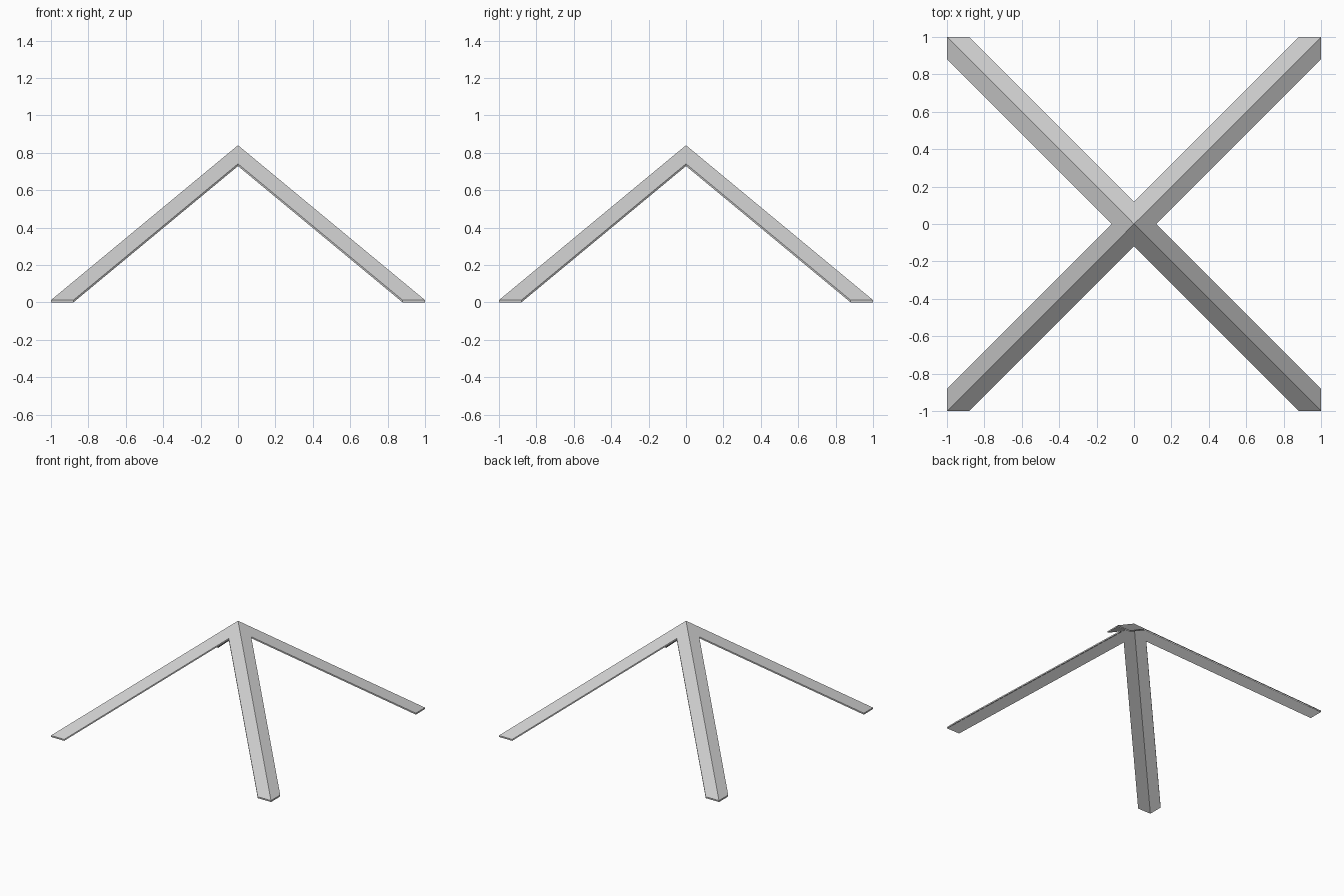
import bpy, bmesh
from math import radians
from mathutils import Matrix, Vector

if "Cube" in bpy.data.objects:
    bpy.data.objects.remove(bpy.data.objects["Cube"])

TOP, EAVE, WIDTH, THICK = 0.84, 0.012, 0.12, 0.012

def on_slope(x, y):
    """Point on the front pyramid slope at plan position x, y."""
    return Vector((x, y, TOP + (TOP - EAVE) * y))

bm = bmesh.new()
# Folded hip strips: two mirrored bands per slope, repeated on four sides
for side in range(4):
    turn = Matrix.Rotation(radians(90 * side), 4, 'Z')
    for s in (-1, 1):
        band = [(0, 0), (s, -1), (s * (1 - WIDTH), -1), (0, -WIDTH)]
        bm.faces.new([bm.verts.new(turn @ on_slope(*p)) for p in band])
bmesh.ops.remove_doubles(bm, verts=bm.verts[:], dist=1e-4)
bmesh.ops.recalc_face_normals(bm, faces=bm.faces[:])

# Thickness of the sheet, straight down so the feet rest on the floor
ext = bmesh.ops.extrude_face_region(bm, geom=bm.faces[:], use_keep_orig=True)
lower = [g for g in ext['geom'] if isinstance(g, bmesh.types.BMVert)]
bmesh.ops.translate(bm, verts=lower, vec=(0, 0, -THICK))
bmesh.ops.recalc_face_normals(bm, faces=bm.faces[:])

mesh = bpy.data.meshes.new("hip_frame")
bm.to_mesh(mesh)
bm.free()
bpy.context.collection.objects.link(bpy.data.objects.new("hip_frame", mesh))
